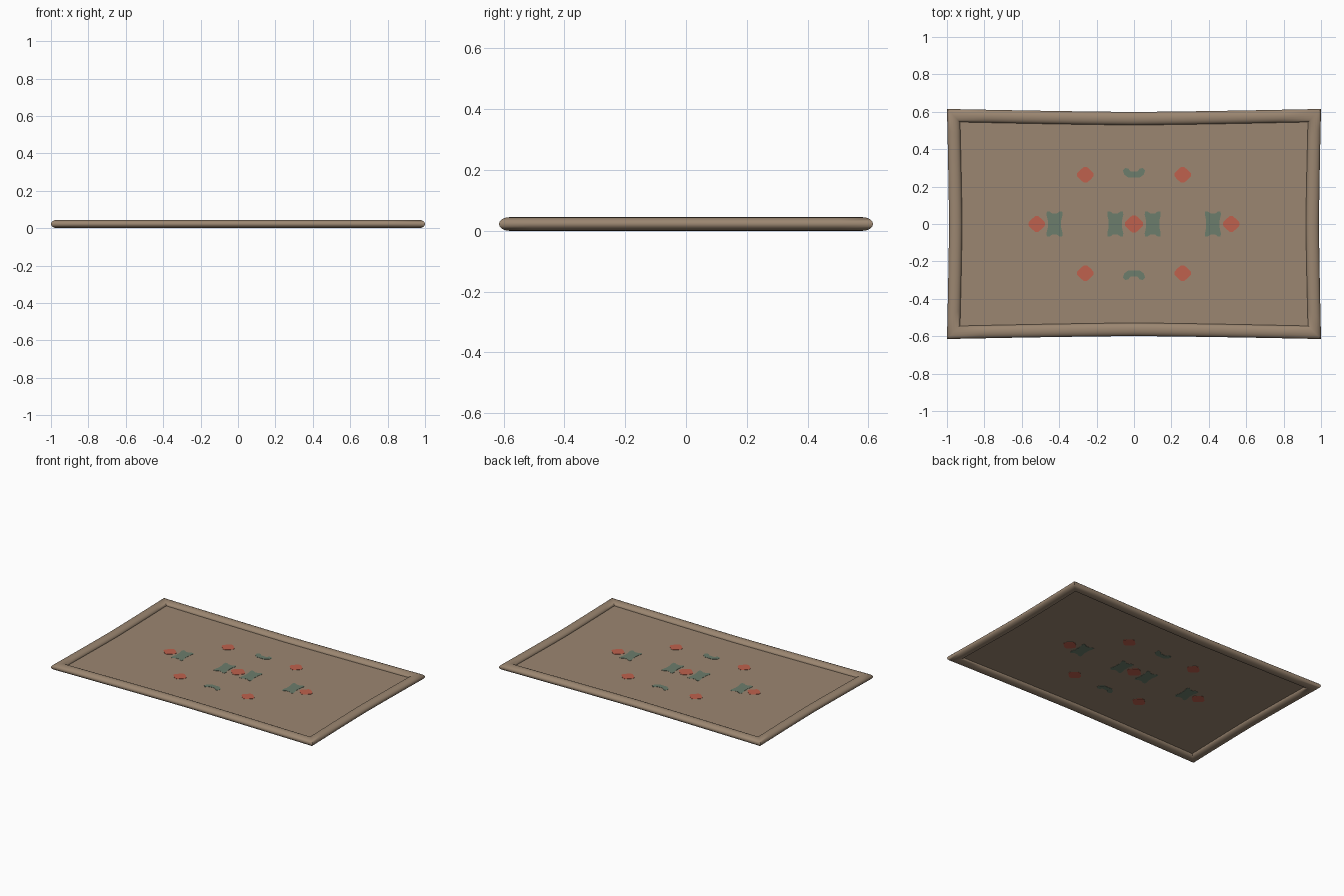
import bpy
import bmesh
import math

cube = bpy.data.objects.get("Cube")
if cube:
    bpy.data.objects.remove(cube, do_unlink=True)

MID_Z = 0.0225      # height of the cloth
TUBE_W = 0.035      # half width of the rolled border
HALF_X, HALF_Y = 0.965, 0.58   # border centreline


def material(name, rgb):
    mat = bpy.data.materials.new(name)
    mat.use_nodes = True
    mat.diffuse_color = (*rgb, 1)
    bsdf = next(n for n in mat.node_tree.nodes if n.type == 'BSDF_PRINCIPLED')
    bsdf.inputs["Base Color"].default_value = (*rgb, 1)
    return mat


tan = material("tan cloth", (0.33, 0.24, 0.165))
red = material("faded red", (0.52, 0.12, 0.075))
green = material("grey green", (0.15, 0.205, 0.15))


def make_object(name, bm, mat):
    bmesh.ops.recalc_face_normals(bm, faces=bm.faces)
    mesh = bpy.data.meshes.new(name)
    bm.to_mesh(mesh)
    bm.free()
    mesh.materials.append(mat)
    obj = bpy.data.objects.new(name, mesh)
    bpy.context.collection.objects.link(obj)
    return obj


def outline(offset, steps=12):
    """Rectangle whose sides bow gently inward between sharp corners."""
    ts = [2 * i / steps - 1 for i in range(steps)]
    square = ([(t, -1) for t in ts] + [(1, t) for t in ts]
              + [(-t, 1) for t in ts] + [(-1, -t) for t in ts])
    return [(u * (HALF_X + offset - 0.011 * (1 - abs(v) ** 1.3)),
             v * (HALF_Y + offset - 0.016 * (1 - abs(u) ** 1.3)))
            for u, v in square]


# Rolled border: oval section swept round the outline with mitred corners
bm = bmesh.new()
rings = []
SIDES = 16
for k in range(SIDES):
    a = math.tau * k / SIDES
    z = MID_Z + MID_Z * math.sin(a)
    rings.append([bm.verts.new((x, y, z)) for x, y in outline(TUBE_W * math.cos(a))])
for k in range(SIDES):
    r, s = rings[k], rings[(k + 1) % SIDES]
    for i in range(len(r)):
        j = (i + 1) % len(r)
        bm.faces.new((r[i], r[j], s[j], s[i]))
border = make_object("rolled_border", bm, tan)
bpy.ops.object.select_all(action='DESELECT')
border.select_set(True)
bpy.context.view_layer.objects.active = border
bpy.ops.object.shade_smooth_by_angle(angle=math.radians(50))

# Flat cloth, tucked into the border
bm = bmesh.new()
bm.faces.new([bm.verts.new((x, y, MID_Z)) for x, y in outline(-TUBE_W * 0.8)])
make_object("cloth_panel", bm, tan)


def motif(name, points, centre, mat, flip=1, size=1, thick=0.003):
    """Thin plate showing on both faces of the cloth."""
    bm = bmesh.new()
    base = bm.faces.new([bm.verts.new((centre[0] + x * size, centre[1] + y * size * flip,
                                       MID_Z - thick / 2)) for x, y in points])
    new = bmesh.ops.extrude_face_region(bm, geom=[base])["geom"]
    bmesh.ops.translate(bm, vec=(0, 0, thick),
                        verts=[e for e in new if isinstance(e, bmesh.types.BMVert)])
    return make_object(name, bm, mat)


def mirrored(quarter):
    """Complete a quarter outline, listed from +x to +y, over both axes."""
    half = quarter + [(-x, y) for x, y in reversed(quarter)]
    return half + [(-x, -y) for x, y in half]


diamond = mirrored([(0.044, 0.008), (0.026, 0.027), (0.008, 0.042)])
bracket = mirrored([(0.036, 0.02), (0.043, 0.05), (0.041, 0.066),
                    (0.026, 0.066), (0.012, 0.056)])

# Red diamonds: centre, two ends and four corners
spots = [(0, 0), (-0.52, 0), (0.52, 0)]
spots += [(sx * 0.26, sy * 0.263) for sx in (-1, 1) for sy in (-1, 1)]
for i, spot in enumerate(spots):
    motif(f"red_diamond_{i + 1}", diamond, spot, red, size=1.1 if i == 0 else 1,
          thick=0.004)

# Green brackets along the middle
for i, x in enumerate((-0.425, -0.1, 0.1, 0.422)):
    motif(f"green_bracket_{i + 1}", bracket, (x, 0), green)

# Green crescents, horns pointing outward
right = [(0.03, -0.024), (0.052, -0.008), (0.059, 0.014), (0.046, 0.027),
         (0.03, 0.024), (0.02, 0.01)]
crescent = right + [(-x, y) for x, y in reversed(right)]
for name, side in (("back", 1), ("front", -1)):
    motif(f"green_crescent_{name}", crescent, (0, side * 0.272), green, flip=side)
